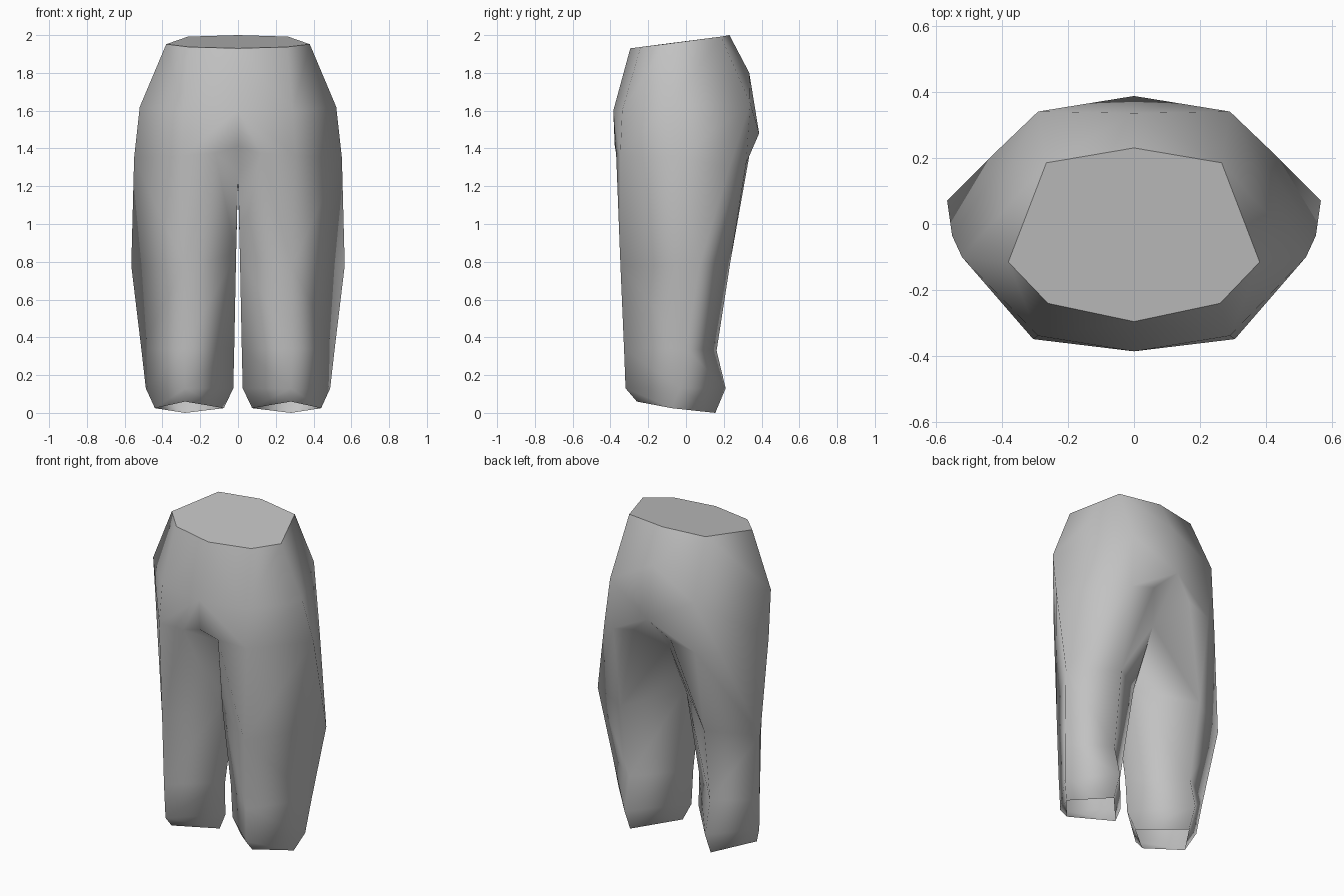
import bpy, bmesh

if "Cube" in bpy.data.objects:
    bpy.data.objects.remove(bpy.data.objects["Cube"])

grey = bpy.data.materials.new("plain_grey")
grey.diffuse_color = (0.54, 0.54, 0.54, 1)
grey.use_nodes = True
grey.node_tree.nodes["Principled BSDF"].inputs["Base Color"].default_value = grey.diffuse_color

bm = bmesh.new()


def ring(points):
    return [bm.verts.new(p) for p in points]


def tri(*verts):
    bm.faces.new(verts)


def quad(a, b, c, d):
    """Two triangles, split along the diagonal that bulges outwards."""
    normal = (c.co - a.co).cross(d.co - b.co)
    if (a.co + c.co - b.co - d.co).dot(normal) > 0:
        tri(a, b, c)
        tri(a, c, d)
    else:
        tri(a, b, d)
        tri(b, c, d)


# Half rings of the hips: front centre, front, side, back, back centre
waist = ring([(0, -.295, 1.93), (.26, -.24, 1.937), (.38, -.115, 1.952),
              (.265, .185, 1.992), (0, .23, 2.0)])
seat = ring([(0, -.385, 1.60), (.29, -.338, 1.60), (.52, -.10, 1.62),
             (.29, .34, 1.64), (0, .335, 1.80)])
# Hip ring has extra points beside the centre line and behind the side
fc, fi, front, side, outer_back, back, bi, bc = ring([
    (0, -.377, 1.41), (.12, -.37, 1.375), (.305, -.348, 1.36), (.55, -.035, 1.35),
    (.405, .23, 1.30), (.285, .318, 1.32), (.13, .335, 1.36), (0, .387, 1.48)])
# Crotch line between the legs
cf, cb = ring([(0, -.20, 1.27), (0, .17, 1.23)])

# Leg rings: front, outer, back, inner (the knee has two inner points)
k_front, k_outer, k_back, k_in_b, k_in_f = ring([
    (.285, -.347, .78), (.565, .07, .78), (.29, .235, .80),
    (.01, .01, .88), (.01, -.17, .84)])
calf = ring([(.285, -.328, .34), (.512, .0, .34), (.28, .162, .33), (.02, -.10, .34)])
ankle = ring([(.28, -.32, .13), (.488, -.03, .13), (.28, .21, .13), (.025, -.09, .13)])
hem = ring([(.28, -.26, .06), (.44, -.075, .025), (.28, .155, .0), (.075, -.075, .025)])

# Hips
for i in range(4):
    quad(waist[i], seat[i], seat[i + 1], waist[i + 1])
tri(seat[0], fc, fi)
quad(seat[0], fi, front, seat[1])
quad(seat[1], front, side, seat[2])
quad(seat[2], side, outer_back, seat[3])
tri(seat[3], outer_back, back)
quad(seat[3], back, bi, bc)
tri(seat[4], seat[3], bc)

# Thigh and crotch
quad(front, k_front, k_outer, side)
tri(side, k_outer, outer_back)
quad(outer_back, k_outer, k_back, back)
tri(back, k_back, bi)
quad(bi, k_back, k_in_b, cb)
quad(cb, k_in_b, k_in_f, cf)
quad(cf, k_in_f, k_front, fi)
tri(fi, k_front, front)
tri(fc, cf, fi)
tri(bc, bi, cb)

# Lower leg, open at the hem
knee = [k_front, k_outer, k_back, k_in_b]
quad(k_front, calf[0], calf[1], k_outer)
quad(k_outer, calf[1], calf[2], k_back)
quad(k_back, calf[2], calf[3], k_in_b)
tri(k_in_b, calf[3], k_in_f)
quad(k_in_f, calf[3], calf[0], k_front)
for upper, lower in ((calf, ankle), (ankle, hem)):
    for i in range(4):
        j = (i + 1) % 4
        quad(upper[i], lower[i], lower[j], upper[j])

# Other half, then the flat waist cap
geom = bm.verts[:] + bm.edges[:] + bm.faces[:]
bmesh.ops.mirror(bm, geom=geom, axis='X', merge_dist=0.0001)
bmesh.ops.remove_doubles(bm, verts=bm.verts[:], dist=0.0005)
rim = [e for e in bm.edges if e.is_boundary and e.verts[0].co.z > 1.9]
bmesh.ops.contextual_create(bm, geom=rim)
bmesh.ops.recalc_face_normals(bm, faces=bm.faces[:])

# Smooth cloth with a crisp waist cap
for f in bm.faces:
    f.smooth = len(f.verts) < 5
for e in rim:
    e.smooth = False

mesh = bpy.data.meshes.new("trousers")
bm.to_mesh(mesh)
bm.free()
mesh.materials.append(grey)
bpy.context.collection.objects.link(bpy.data.objects.new("trousers", mesh))
